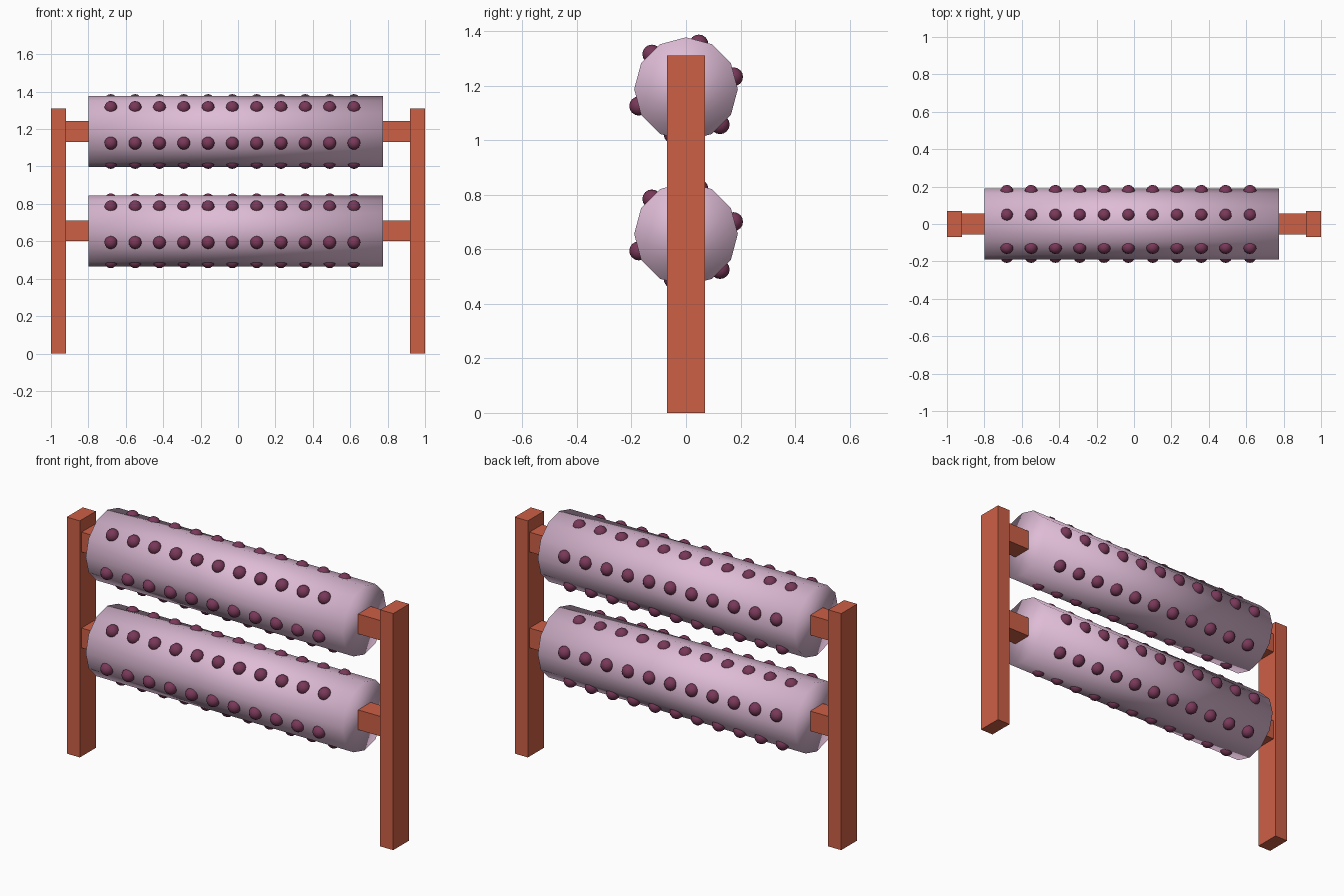
import bpy, bmesh, math
from mathutils import Matrix

if "Cube" in bpy.data.objects:
    bpy.data.objects.remove(bpy.data.objects["Cube"])


def material(name, rgb):
    m = bpy.data.materials.new(name)
    m.diffuse_color = (*rgb, 1)
    m.use_nodes = True
    m.node_tree.nodes["Principled BSDF"].inputs["Base Color"].default_value = m.diffuse_color
    return m


WOOD = material("terracotta", (0.61, 0.115, 0.06))
PINK = material("pale_pink", (0.73, 0.50, 0.67))
PLUM = material("plum", (0.19, 0.04, 0.10))


def finish(name, bm, mat, smooth=False):
    me = bpy.data.meshes.new(name)
    for f in bm.faces:
        f.smooth = smooth
    bm.to_mesh(me)
    bm.free()
    me.materials.append(mat)
    ob = bpy.data.objects.new(name, me)
    bpy.context.collection.objects.link(ob)
    return ob


def box(name, lo, hi, mat):
    bm = bmesh.new()
    size = [b - a for a, b in zip(lo, hi)]
    mid = [(a + b) / 2 for a, b in zip(lo, hi)]
    bmesh.ops.create_cube(bm, size=1, matrix=Matrix.Translation(mid) @ Matrix.Diagonal((*size, 1)))
    return finish(name, bm, mat)


# Upright posts
for side, x in (("left", -0.96), ("right", 0.96)):
    box(side + "_post", (x - 0.04, -0.07, 0), (x + 0.04, 0.07, 1.31), WOOD)

DRUM_START, DRUM_END, DRUM_RADIUS = -0.80, 0.775, 0.19
# Stud rows around the drum, as (y, z) from its axis
STUD_ROWS = ((0.174, 0.045), (0.047, 0.165), (-0.125, 0.128),
             (-0.173, -0.062), (-0.047, -0.165), (0.125, -0.130))

for level, z in (("lower", 0.656), ("upper", 1.187)):
    # Square axle stubs joining the drum to the posts
    box(level + "_left_axle", (-0.92, -0.055, z - 0.055), (DRUM_START + 0.05, 0.055, z + 0.055), WOOD)
    box(level + "_right_axle", (DRUM_END - 0.05, -0.055, z - 0.055), (0.92, 0.055, z + 0.055), WOOD)

    # Twelve-sided roller drum, shaded smooth over its rims
    bm = bmesh.new()
    bmesh.ops.create_cone(
        bm, cap_ends=True, segments=12, radius1=DRUM_RADIUS, radius2=DRUM_RADIUS,
        depth=DRUM_END - DRUM_START,
        matrix=Matrix.Translation(((DRUM_START + DRUM_END) / 2, 0, z))
        @ Matrix.Rotation(math.pi / 2, 4, 'Y'))
    finish(level + "_drum", bm, PINK, True)

    # Rows of round studs
    bm = bmesh.new()
    for dy, dz in STUD_ROWS:
        for i in range(11):
            bmesh.ops.create_uvsphere(
                bm, u_segments=14, v_segments=8, radius=0.035,
                matrix=Matrix.Translation((-0.68 + 0.13 * i, dy, z + dz)))
    finish(level + "_studs", bm, PLUM, True)
